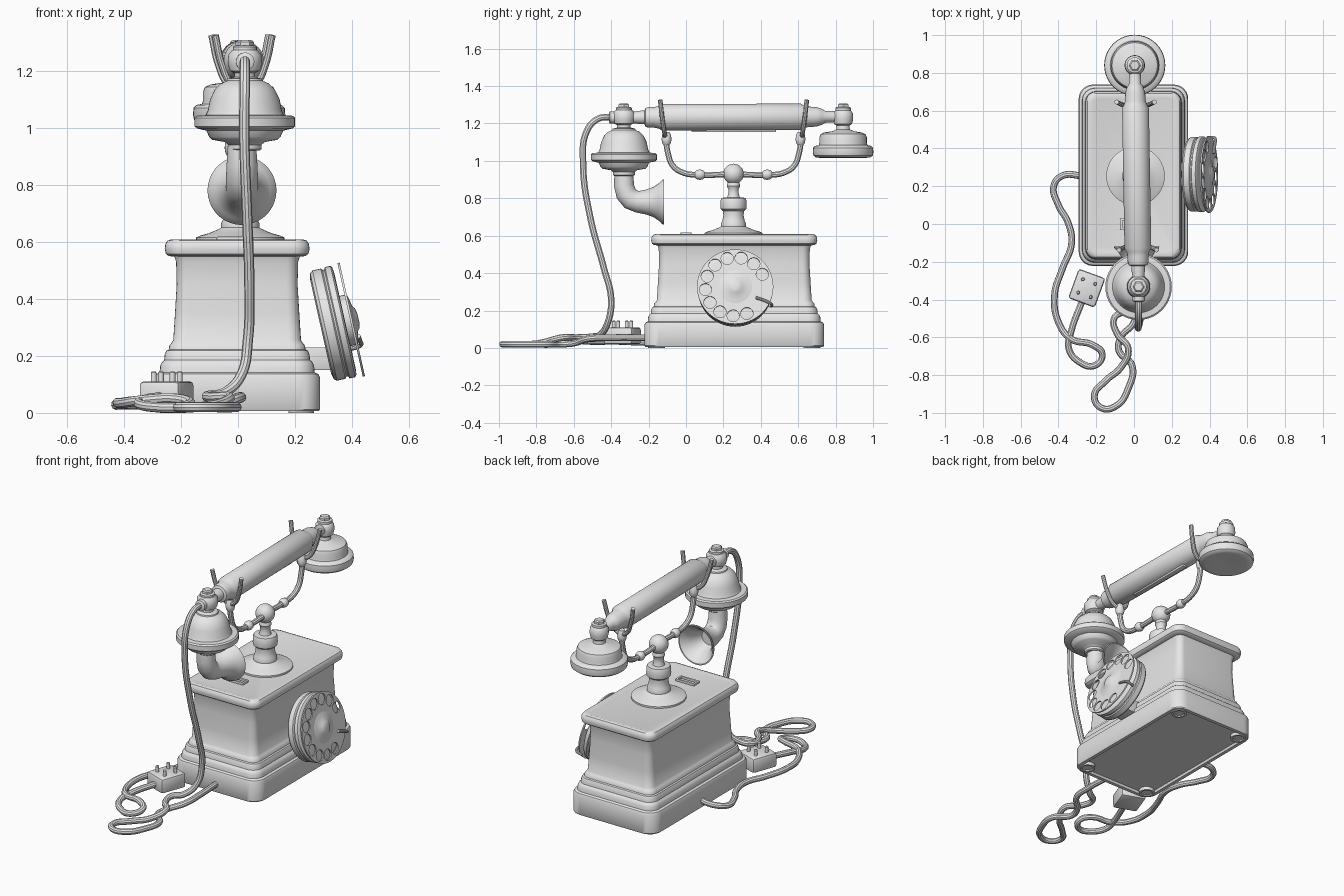
import bpy, bmesh
from math import sin, cos, pi, radians
from mathutils import Vector, Matrix

cube = bpy.data.objects.get("Cube")
if cube:
    bpy.data.objects.remove(cube, do_unlink=True)

grey = bpy.data.materials.new("plain_grey")
grey.use_nodes = True
grey.diffuse_color = (0.8, 0.8, 0.8, 1)
grey.node_tree.nodes["Principled BSDF"].inputs["Base Color"].default_value = (0.8, 0.8, 0.8, 1)


def finish(ob, angle=35):
    ob.data.materials.clear()
    ob.data.materials.append(grey)
    bpy.ops.object.select_all(action='DESELECT')
    bpy.context.view_layer.objects.active = ob
    ob.select_set(True)
    bpy.ops.object.shade_smooth_by_angle(angle=radians(angle))
    return ob


def from_bmesh(name, bm):
    bmesh.ops.recalc_face_normals(bm, faces=bm.faces)
    me = bpy.data.meshes.new(name)
    bm.to_mesh(me)
    bm.free()
    ob = bpy.data.objects.new(name, me)
    bpy.context.collection.objects.link(ob)
    return finish(ob)


def loft(name, rings):
    """Skin a list of equal rings and cap both ends."""
    bm = bmesh.new()
    vs = [[bm.verts.new(p) for p in r] for r in rings]
    n = len(vs[0])
    for a, b in zip(vs, vs[1:]):
        for i in range(n):
            j = (i + 1) % n
            bm.faces.new((a[i], a[j], b[j], b[i]))
    bm.faces.new(vs[0])
    bm.faces.new(vs[-1])
    return from_bmesh(name, bm)


def circle(center, axis, r, n):
    q = Vector(axis).to_track_quat('Z', 'Y')
    return [Vector(center) + q @ Vector((r * cos(2 * pi * i / n), r * sin(2 * pi * i / n), 0))
            for i in range(n)]


def lathe(name, origin, axis, profile, n=40):
    """Profile of (radius, distance along axis)."""
    axis = Vector(axis).normalized()
    return loft(name, [circle(Vector(origin) + axis * h, axis, max(r, 0.001), n) for r, h in profile])


def ball(name, center, r):
    bm = bmesh.new()
    bmesh.ops.create_uvsphere(bm, u_segments=24, v_segments=14, radius=r,
                              matrix=Matrix.Translation(center))
    return from_bmesh(name, bm)


def box(name, center, size, rot=0, bevel=0.004):
    bm = bmesh.new()
    bmesh.ops.create_cube(bm, size=1, matrix=Matrix.Translation(center)
                          @ Matrix.Rotation(rot, 4, 'Z') @ Matrix.Diagonal((*size, 1)))
    bmesh.ops.bevel(bm, geom=bm.edges[:], offset=bevel, segments=2, affect='EDGES', profile=0.5)
    return from_bmesh(name, bm)


def to_mesh(name, cu):
    ob = bpy.data.objects.new(name, cu)
    bpy.context.collection.objects.link(ob)
    bpy.ops.object.select_all(action='DESELECT')
    bpy.context.view_layer.objects.active = ob
    ob.select_set(True)
    bpy.ops.object.convert(target='MESH')
    return finish(bpy.context.view_layer.objects.active)


def tube(name, points, r):
    cu = bpy.data.curves.new(name, 'CURVE')
    cu.dimensions = '3D'
    cu.bevel_depth, cu.bevel_resolution, cu.resolution_u = r, 3, 8
    cu.use_fill_caps = True
    sp = cu.splines.new('BEZIER')
    sp.bezier_points.add(len(points) - 1)
    for bp, p in zip(sp.bezier_points, points):
        bp.co = p
        bp.handle_left_type = bp.handle_right_type = 'AUTO'
    return to_mesh(name, cu)


# Cabinet: rounded rectangle lofted up a moulded profile of (inset, z)
CX, CY = -0.003, 0.258


def rounded_rect(inset, z):
    hx, hy, r = 0.29 - inset, 0.48 - inset, 0.075 - inset * 0.45
    pts = []
    for k, (sx, sy) in enumerate([(1, 1), (-1, 1), (-1, -1), (1, -1)]):
        for s in range(7):
            a = pi / 2 * (k + s / 6)
            pts.append(Vector((CX + sx * (hx - r) + r * cos(a), CY + sy * (hy - r) + r * sin(a), z)))
    return pts


cabinet = [(.03, .02), (.025, .006), (.004, .006), (0, .012), (0, .125), (.005, .136), (.018, .142),
           (.02, .165), (.026, .178), (.034, .185), (.036, .205), (.042, .218), (.05, .222),
           (.052, .236), (.06, .246), (.066, .255), (.072, .35), (.078, .45), (.076, .53),
           (.07, .548), (.05, .55), (.04, .558), (.036, .575), (.038, .592), (.046, .604),
           (.06, .609), (.075, .605)]
loft("cabinet", [rounded_rect(*p) for p in cabinet])
for sx in (-1, 1):
    for sy in (-1, 1):
        lathe("foot", (CX + sx * .225, CY + sy * .415, 0), (0, 0, 1),
              [(.03, .006), (.033, 0), (.045, 0), (.045, .025)], 24)

# Framed slot on the lid
for s in (-1, 1):
    box("slot_rail", (-.01, s * .022, .611), (.13, .014, .014))
    box("slot_end", (-.01 + s * .058, 0, .611), (.014, .05, .014))

# Pedestal and cradle
PY, PX = 0.254, 0.008
lathe("pedestal", (PX, PY, 0), (0, 0, 1),
      [(.155, .6), (.155, .615), (.14, .622), (.11, .63), (.075, .645), (.067, .65), (.067, .665),
       (.06, .68), (.054, .71), (.056, .732), (.068, .742), (.07, .755), (.069, .79), (.064, .802),
       (.034, .805), (.028, .825), (.028, .85), (.036, .865), (.03, .89)])
ball("cradle_ball", (PX, PY, .93), .055)
for s in (-1, 1):
    x = PX + .006 - s * .006

    def at(dx, dy, z):
        return (x + dx, PY + s * dy, z)
    tube("cradle_arm", [at(0, 0, .93), at(0, .18, .925), at(0, .27, .937), at(0, .325, .975),
                        at(0, .35, 1.04), at(0, .363, 1.12)], .016)
    lathe("arm_knob", at(0, .155, .926), (0, s, 0),
          [(.016, 0), (.024, .008), (.028, .025), (.024, .042), (.016, .05)], 20)
    lathe("fork_knob", at(0, .358, 1.085), (0, 0, 1),
          [(.016, 0), (.023, .01), (.027, .03), (.023, .055), (.016, .07)], 20)
    for side in (-1, 1):
        tube("fork_prong", [at(0, .363, 1.125), at(side * .045, .37, 1.155),
                            at(side * .076, .38, 1.22), at(side * .1, .392, 1.325)], .0125)

# Handset grip, running from front to back
front, back = Vector((.024, -.332, 1.232)), Vector((.004, .84, 1.236))
lathe("grip", front, back - front,
      [(.024, -.08), (.032, -.075), (.032, .06), (.036, .09), (.036, .11), (.05, .115), (.055, .13),
       (.055, .16), (.06, .185), (.071, .205), (.071, .945), (.06, .965), (.055, .985), (.052, 1.03),
       (.042, 1.06), (.032, 1.075), (.03, 1.17)])
box("grip_rib", (.014, .255, 1.162), (.03, .45, .016))

# Transmitter at the front, with elbow horn
lathe("transmitter", (front.x, front.y, 0), (0, 0, 1),
      [(.052, .92), (.058, .925), (.058, .94), (.07, .95), (.115, .958), (.125, .968), (.135, .99),
       (.168, .998), (.176, 1.005), (.176, 1.035), (.168, 1.042), (.138, 1.044), (.13, 1.06),
       (.122, 1.1), (.105, 1.135), (.085, 1.155), (.062, 1.165), (.06, 1.172), (.036, 1.178),
       (.036, 1.192), (.052, 1.2), (.06, 1.225), (.058, 1.255), (.045, 1.272), (.034, 1.275)])
horn = [(-.332, .935, -90, .05), (-.332, .87, -88, .054), (-.32, .825, -62, .056),
        (-.295, .795, -35, .057), (-.26, .782, -10, .058), (-.215, .78, 0, .066),
        (-.175, .78, 0, .08), (-.145, .78, 0, .1), (-.128, .78, 0, .118), (-.118, .78, 0, .121),
        (-.118, .78, 0, .114), (-.14, .78, 0, .092), (-.18, .78, 0, .066), (-.24, .78, 0, .045)]
rings = []
for y, z, ang, r in horn:
    a = radians(ang)
    rings.append([Vector((.014 + r * cos(t), y - r * sin(t) * sin(a), z + r * sin(t) * cos(a)))
                  for t in (2 * pi * i / 36 for i in range(36))])
loft("horn", rings)

# Receiver at the back
lathe("receiver", (back.x, back.y, 0), (0, 0, 1),
      [(.06, 1.022), (.12, 1.016), (.145, 1.018), (.158, 1.028), (.162, 1.045), (.16, 1.07),
       (.15, 1.08), (.13, 1.084), (.127, 1.095), (.127, 1.125), (.12, 1.143), (.1, 1.152),
       (.06, 1.158), (.036, 1.168), (.034, 1.188), (.048, 1.198), (.054, 1.225), (.052, 1.255),
       (.04, 1.272), (.034, 1.275)])
for end in (front, back):
    lathe("cap_washer", (end.x, end.y, 1.27), (0, 0, 1), [(.042, 0), (.042, .014), (.036, .018)], 24)
    lathe("cap_nut", (end.x, end.y, 1.285), (0, 0, 1), [(.032, 0), (.032, .016), (.024, .022)], 6)

# Dial on the left side, tilted upward
tilt = Vector((.976, 0, .218))
hub = Vector((.397, .263, .327))
lathe("dial_body", hub, tilt,
      [(.17, -.11), (.19, -.105), (.198, -.095), (.198, -.065), (.192, -.06), (.192, -.054),
       (.2, -.05), (.2, -.03), (.192, -.024), (.17, -.022)], 56)
lathe("dial_hub", hub, tilt,
      [(.09, -.025), (.09, .004), (.075, .008), (.045, .014), (.035, .022), (.015, .026)])
cu = bpy.data.curves.new("finger_wheel", 'CURVE')
cu.dimensions, cu.fill_mode, cu.extrude = '2D', 'BOTH', .004
holes = [(radians(25 + 26.8 * i), .033) for i in range(11)]
for a, r in [(0, .204)] + holes:
    n, d = (56, 0) if r > .1 else (20, .16)
    sp = cu.splines.new('POLY')
    sp.points.add(n - 1)
    sp.use_cyclic_u = True
    for i, p in enumerate(sp.points):
        t = 2 * pi * i / n
        p.co = (d * cos(a) + r * cos(t), d * sin(a) + r * sin(t), 0, 1)
wheel = to_mesh("finger_wheel", cu)
across = Vector((0, 1, 0))
wheel.matrix_world = Matrix.Translation(hub) @ Matrix((across, tilt.cross(across), tilt)).transposed().to_4x4()
up = tilt.cross(across)
tube("finger_stop", [hub + across * d + up * u + tilt * h for d, u, h in
                     [(.195, -.1, -.03), (.19, -.095, .012), (.16, -.08, .014), (.11, -.062, .012)]], .008)
box("dial_bracket", (.265, .263, .19), (.16, .12, .08))

# Plug with four pins
plug, turn = Vector((-.25, -.34, .065)), radians(-20)
box("plug", plug, (.15, .165, .09), turn, .014)
for sx in (-1, 1):
    for sy in (-1, 1):
        off = Matrix.Rotation(turn, 3, 'Z') @ Vector((sx * .035, sy * .037, 0))
        lathe("plug_pin", plug + off, (0, 0, 1), [(.01, .03), (.01, .076), (.006, .081)], 12)

# Cords
tube("handset_cord", [
    (.024, -.39, 1.234), (.024, -.47, 1.225), (.024, -.53, 1.16), (.022, -.55, .98), (.032, -.51, .69),
    (.04, -.44, .43), (.035, -.4, .26), (.01, -.42, .13), (-.05, -.46, .07), (-.105, -.5, .06),
    (-.09, -.58, .055), (-.03, -.66, .055), (-.07, -.76, .03), (-.15, -.83, .02), (-.21, -.91, .02),
    (-.17, -.975, .02), (-.09, -.96, .02), (-.03, -.87, .02), (-.01, -.75, .02), (-.08, -.67, .02),
    (-.07, -.6, .025), (0, -.52, .05), (.01, -.4, .055), (0, -.2, .055)], .018)
tube("line_cord", [
    (-.27, .255, .045), (-.38, .255, .04), (-.425, .2, .03), (-.4, .1, .03), (-.35, .01, .03),
    (-.33, -.1, .03), (-.38, -.24, .03), (-.42, -.37, .035), (-.4, -.52, .035), (-.33, -.61, .045),
    (-.22, -.64, .05), (-.168, -.69, .035), (-.21, -.75, .02), (-.29, -.73, .02), (-.345, -.66, .03),
    (-.33, -.56, .045), (-.275, -.41, .055)], .018)
